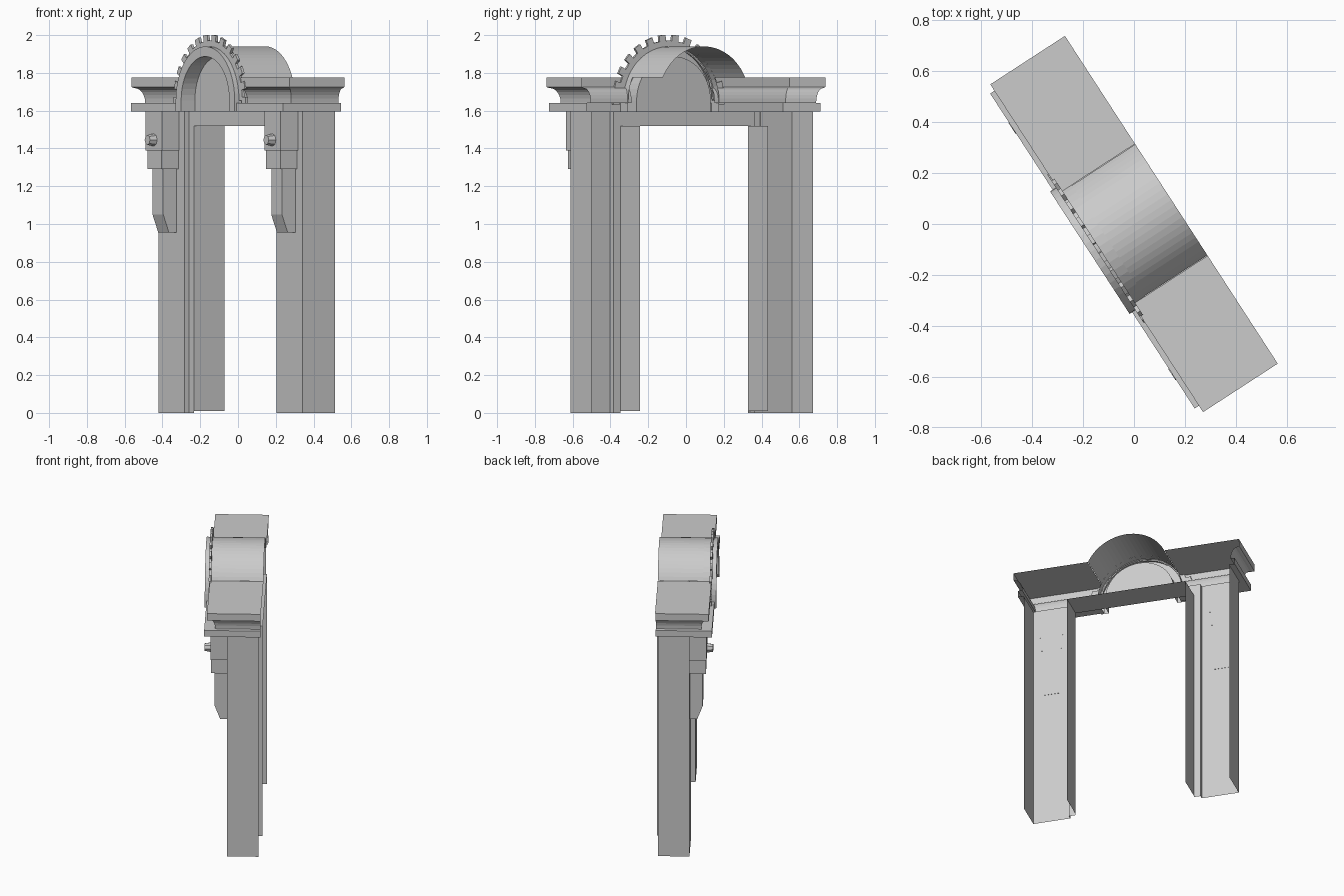
import bpy, bmesh
from math import sin, cos, pi, radians, asin
from mathutils import Matrix, Vector

cube = bpy.data.objects.get("Cube")
if cube:
    bpy.data.objects.remove(cube, do_unlink=True)

stone = bpy.data.materials.new("grey_stone")
stone.use_nodes = True
GREY = (0.6, 0.6, 0.6, 1)
stone.diffuse_color = GREY
stone.node_tree.nodes["Principled BSDF"].inputs["Base Color"].default_value = GREY

TURN = radians(-57)      # the gateway stands turned in plan
BACK = 0.175             # open rear edge
SPRING = 1.653           # centre height of the arch
BASE = 1.595             # underside of the cornice
SIDES = {"left": 1, "right": -1}


def finish(name, bm):
    bmesh.ops.recalc_face_normals(bm, faces=bm.faces)
    mesh = bpy.data.meshes.new(name)
    bm.to_mesh(mesh)
    bm.free()
    mesh.materials.append(stone)
    ob = bpy.data.objects.new(name, mesh)
    ob.rotation_euler.z = TURN
    bpy.context.collection.objects.link(ob)
    return ob


def loft(name, rows, cap=False):
    """Skin a list of equal-length point rows; optionally fill the last row."""
    bm = bmesh.new()
    grid = [[bm.verts.new(p) for p in row] for row in rows]
    for a, b in zip(grid, grid[1:]):
        for i in range(len(a) - 1):
            bm.faces.new((a[i], a[i + 1], b[i + 1], b[i]))
    if cap:
        bm.faces.new(grid[-1])
    return finish(name, bm)


def wall(name, plan, z0, z1):
    return loft(name, [[(x, y, z) for x, y in plan] for z in (z0, z1)])


def box(bm, lo, hi, matrix=Matrix()):
    lo, hi = Vector(lo), Vector(hi)
    m = Matrix.Translation((lo + hi) / 2) @ Matrix.Diagonal((*(hi - lo), 1))
    return bmesh.ops.create_cube(bm, size=1, matrix=matrix @ m)["verts"]


def arc(r, y, start=0.0, foot=None, n=24):
    """Half-round row in the front plane, with optional straight feet."""
    angles = [start + (pi - 2 * start) * i / n for i in range(n + 1)]
    pts = [(r * cos(a), y, SPRING + r * sin(a)) for a in angles]
    if foot is not None:
        pts = [(r, y, foot)] + pts + [(-r, y, foot)]
    return pts


# Cornice profile: half width, front depth, height
cove = [(0.71 + 0.045 * (1 - cos(t)), -0.125 - 0.04 * (1 - cos(t)), 1.645 + 0.075 * sin(t))
        for t in [pi / 2 * i / 6 for i in range(7)]]
profile = [(0.70, -0.047, BASE), (0.738, -0.195, BASE), (0.738, -0.195, 1.64),
           (0.71, -0.125, 1.64)] + cove + [(0.768, -0.175, 1.725), (0.768, -0.175, 1.775)]

for side, s in SIDES.items():
    # Pier with a stepped inner edge, open at the rear
    wall(side + "_pier", [(s * 0.70, 0.157), (s * 0.70, -0.047), (s * 0.448, -0.047),
                          (s * 0.448, -0.017), (s * 0.403, -0.017)], 0, BASE)
    wall(side + "_jamb", [(s * 0.403, -0.017), (s * 0.403, BACK)], 0.01, 1.52)

    # Cornice with returned end, and its flat top
    loft(side + "_cornice", [[(s * w, 0.172, z), (s * w, y, z), (s * 0.262, y, z)]
                             for w, y, z in profile])
    loft(side + "_cornice_top", [[(s * x, y, 1.775) for x in (0.262, 0.768)]
                                 for y in (-0.175, BACK)])

    # Stepped corbel on the pier
    c = s * 0.577
    bm = bmesh.new()
    for half, front, z0, z1 in [(0.078, -0.157, 1.39, BASE), (0.069, -0.152, 1.29, 1.40),
                                (0.052, -0.131, 1.05, 1.30)]:
        box(bm, (c - half, front, z0), (c + half, -0.045, z1))
    tip = box(bm, (c - 0.052, -0.131, 0.955), (c + 0.052, -0.045, 1.05))
    for v in tip:
        if v.co.z < 1 and v.co.y < -0.1:
            v.co.y = -0.095
    finish(side + "_corbel", bm)

    # Round boss on the corbel
    bm = bmesh.new()
    bmesh.ops.create_cone(bm, cap_ends=True, segments=8, radius1=0.034, radius2=0.026, depth=0.045,
                          matrix=Matrix.Translation((c, -0.175, 1.445)) @ Matrix.Rotation(pi / 2, 4, "X"))
    finish(side + "_corbel_boss", bm)

# Lintel face and soffit
loft("lintel", [[(x, -0.017, BASE), (x, -0.017, 1.52), (x, BACK, 1.52)] for x in (-0.403, 0.403)])
loft("lintel_ledge", [[(x, y, BASE) for x in (-0.448, 0.448)] for y in (-0.12, -0.017)])

# Barrel vault above the cornice, open at the rear
R, INNER = 0.287, 0.234
start = asin((1.775 - SPRING) / R)
loft("barrel_vault", [arc(R, y, start) for y in (-0.12, BACK)])

# Projecting arch ring with recessed panel
loft("arch_ring", [arc(r, y, foot=BASE) for r, y in
                   [(R, -0.12), (R, -0.207), (INNER, -0.207), (INNER, -0.12)]], cap=True)

# Toothed band around the arch
loft("tooth_band", [arc(r, y) for r, y in
                    [(0.28, -0.165), (0.318, -0.165), (0.318, -0.18), (0.28, -0.18)]])
bm = bmesh.new()
TEETH = 14
for i in range(TEETH):
    spin = Matrix.Translation((0, 0, SPRING)) @ Matrix.Rotation(-pi * i / (TEETH - 1), 4, "Y")
    box(bm, (0.31, -0.18, -0.02), (0.349, -0.165, 0.02), spin)
finish("arch_teeth", bm)
